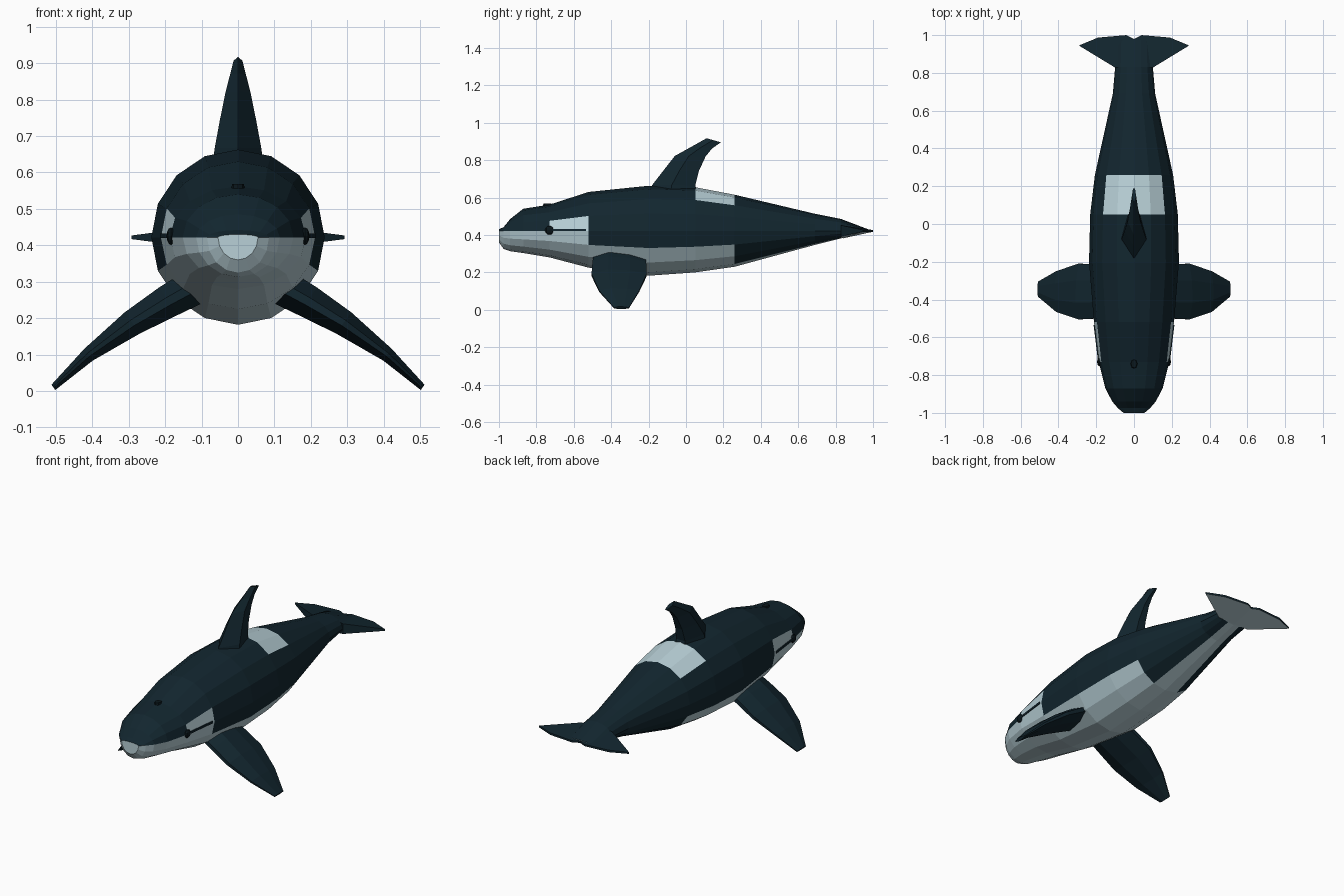
import bpy, bmesh, math
from mathutils import Vector

if "Cube" in bpy.data.objects:
    bpy.data.objects.remove(bpy.data.objects["Cube"])


def material(name, rgb):
    m = bpy.data.materials.new(name)
    m.diffuse_color = (*rgb, 1)
    m.use_nodes = True
    m.node_tree.nodes["Principled BSDF"].inputs["Base Color"].default_value = m.diffuse_color
    return m


DARK = material("deep blue black", (0.006, 0.019, 0.028))
WHITE = material("pale ice white", (0.48, 0.63, 0.68))
BLACK = material("eye black", (0.003, 0.008, 0.011))


def finish(name, bm, mats, mirror=False):
    bmesh.ops.recalc_face_normals(bm, faces=bm.faces)
    me = bpy.data.meshes.new(name)
    bm.to_mesh(me)
    bm.free()
    for m in mats:
        me.materials.append(m)
    ob = bpy.data.objects.new(name, me)
    bpy.context.collection.objects.link(ob)
    if mirror:
        ob.modifiers.new("mirror", 'MIRROR').use_mirror_merge = False
    return ob


def loft(rings, rule=None):
    """Skin closed rings of points; rule(row, side) picks a material slot."""
    bm = bmesh.new()
    vs = [[bm.verts.new(p) for p in r] for r in rings]
    n = len(rings[0])
    for i in range(len(vs) - 1):
        for k in range(n):
            f = bm.faces.new((vs[i][k], vs[i][(k + 1) % n],
                              vs[i + 1][(k + 1) % n], vs[i + 1][k]))
            f.material_index = rule(i, k) if rule else 0
    for i, r in ((0, vs[0]), (len(vs) - 2, vs[-1])):
        f = bm.faces.new(r)
        f.material_index = rule(i, n * 3 // 4) if rule else 0
    return bm


# Body: 16-sided rings (y, half width, top z, bottom z)
N, MID = 16, 0.422
stations = [(-1.0, .055, .43, .36), (-.975, .085, .442, .325),
            (-.94, .115, .485, .313), (-.87, .152, .54, .303),
            (-.73, .187, .562, .28), (-.52, .212, .63, .225),
            (-.2, .238, .663, .182), (.05, .232, .655, .2),
            (.26, .207, .615, .23), (.69, .112, .513, .347),
            (.83, .1, .485, .382), (.975, .095, .43, .416)]


def body_ring(y, w, top, bot):
    pts = []
    for k in range(N):
        a = 2 * math.pi * k / N
        s = math.sin(a)
        h = top - MID if s > 0 else MID - bot
        pts.append((w * math.cos(a), y, MID + h * s))
    return pts


def body_colour(i, k):
    y = (stations[i][0] + stations[i + 1][0]) / 2
    if k < N // 2:
        saddle = .05 < y < .26 and 2 <= k <= 5
        eye_patch = -.73 < y < -.52 and k in (0, 7)
        return int(saddle or eye_patch)
    depth = min(k - 8, 15 - k)          # facets below the waterline
    if y < -.52 or y > .83:
        return 1
    return int(depth >= (1 if y < .26 else 3))


finish("body", loft([body_ring(*s) for s in stations], body_colour), [DARK, WHITE])

# Dorsal fin: diamond sections (front y, z, back y, z, half width)
fin = [(-.2, .62, .06, .62, .07), (-.18, .668, .05, .665, .064),
       (-.12, .745, .068, .74, .05), (-.06, .822, .105, .82, .034),
       (.03, .872, .14, .863, .022), (.11, .917, .187, .895, .012)]
rings = []
for yf, zf, yb, zb, w in fin:
    ym, zm = yf * .55 + yb * .45, zf * .55 + zb * .45
    rings.append([(0, yf, zf), (w, ym, zm), (w * .45, yb, zb),
                  (-w * .45, yb, zb), (-w, ym, zm)])
finish("dorsal_fin", loft(rings), [DARK])

# Flippers: six-sided sections (x, z, half thickness, front y, back y)
flip = [(.13, .28, .05, -.495, -.215), (.19, .247, .046, -.5, -.213),
        (.29, .187, .036, -.505, -.21), (.41, .1, .02, -.465, -.25),
        (.507, .01, .009, -.385, -.305)]
normal = Vector((.58, 0, .81))
rings = []
for x, z, t, yf, yb in flip:
    def pt(u, h):
        return Vector((x, yf + (yb - yf) * u, z)) + normal * t * h
    rings.append([pt(0, .25), pt(.3, 1), pt(.7, .8), pt(1, .25),
                  pt(1, -.25), pt(.7, -.8), pt(.3, -1), pt(0, -.25)])
finish("flipper", loft(rings), [DARK], True)

# Tail flukes: outline (x, y, half thickness), white underneath
outline = [(0, .84, .04), (.1, .828, .03), (.292, .945, .005),
           (.19, .987, .006), (.04, 1.0, .005), (0, .98, .005)]
bm = bmesh.new()
up, low = [[bm.verts.new((x, y, MID + s * t)) for x, y, t in outline] for s in (1, -1)]
bm.faces.new(up)
bm.faces.new(low[::-1]).material_index = 1
for i in range(5):
    bm.faces.new((up[i], low[i], low[i + 1], up[i + 1]))
finish("fluke", bm, [DARK, WHITE], True)

# Eyes
bm = bmesh.new()
bmesh.ops.create_uvsphere(bm, u_segments=8, v_segments=6, radius=1)
bmesh.ops.scale(bm, vec=(.012, .024, .024), verts=bm.verts)
bmesh.ops.translate(bm, vec=(.184, -.73, .425), verts=bm.verts)
finish("eye", bm, [BLACK], True)

# Dark line trailing from each eye
line = [[(x + dx, y, z) for dx, z in ((-.004, .42), (.004, .42), (.004, .432), (-.004, .432))]
        for x, y in ((.186, -.73), (.21, -.535))]
finish("eye_line", loft(line), [DARK], True)

# Blowhole
bm = bmesh.new()
bmesh.ops.create_cone(bm, cap_ends=True, segments=8, radius1=.02, radius2=.016, depth=.02)
bmesh.ops.scale(bm, vec=(1, 1.35, 1), verts=bm.verts)
bmesh.ops.translate(bm, vec=(0, -.74, .559), verts=bm.verts)
finish("blowhole", bm, [BLACK])
